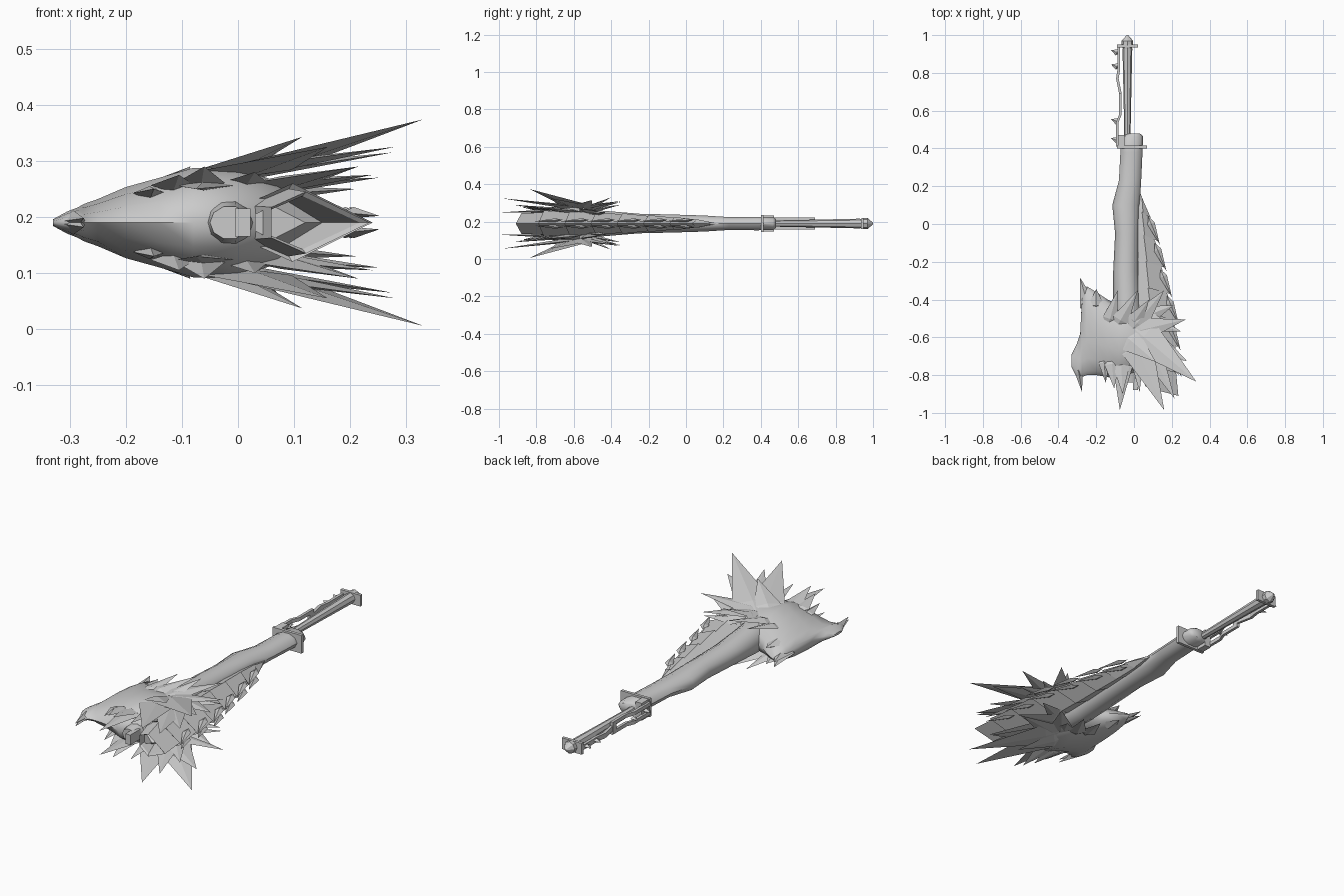
import bpy, bmesh, math
from mathutils import Vector

ZC = 0.19  # height of the mirror plane
mat = bpy.data.materials.new("pale grey")
mat.diffuse_color = (0.6, 0.6, 0.6, 1)


def finish(name, bm, smooth=None):
    bmesh.ops.recalc_face_normals(bm, faces=bm.faces)
    me = bpy.data.meshes.new(name)
    bm.to_mesh(me)
    bm.free()
    me.materials.append(mat)
    ob = bpy.data.objects.new(name, me)
    bpy.context.collection.objects.link(ob)
    if smooth:
        bpy.ops.object.select_all(action='DESELECT')
        ob.select_set(True)
        bpy.context.view_layer.objects.active = ob
        bpy.ops.object.shade_smooth_by_angle(angle=math.radians(smooth))
    return ob


def loft(name, rings, smooth=None):
    bm = bmesh.new()
    vs = [[bm.verts.new(p) for p in r] for r in rings]
    n = len(vs[0])
    for a, b in zip(vs, vs[1:]):
        for i in range(n):
            bm.faces.new((a[i], a[(i + 1) % n], b[(i + 1) % n], b[i]))
    bm.faces.new(vs[0])
    bm.faces.new(vs[-1])
    return finish(name, bm, smooth)


def ring_y(y, x0, x1, hz, n=10):
    # oval section across the length
    c, r = (x0 + x1) / 2, (x1 - x0) / 2
    return [(c + r * math.cos(2 * math.pi * i / n), y,
             ZC + hz * math.sin(2 * math.pi * i / n)) for i in range(n)]


def ring_x(x, y0, y1, hz, n=14):
    # rounded section across the head
    c, r = (y0 + y1) / 2, (y1 - y0) / 2
    pts = []
    for i in range(n):
        a = 2 * math.pi * i / n
        pts.append((x, c + r * math.cos(a), ZC + hz * math.sin(a)))
    return pts


def box(name, x0, x1, y0, y1, hz):
    return loft(name, [[(x0, y, ZC - hz), (x1, y, ZC - hz), (x1, y, ZC + hz), (x0, y, ZC + hz)]
                       for y in (y0, y1)])


def spikes(name, items, thick=0.02, mirror=True):
    # thin four-sided blades: base point, tip point (z as offset), width
    bm = bmesh.new()
    for base, tip, w in items:
        for s in ((1, -1) if mirror else (1,)):
            b = Vector((base[0], base[1], ZC + s * base[2]))
            t = Vector((tip[0], tip[1], ZC + s * tip[2]))
            d = (t - b).normalized()
            side = d.cross(Vector((0, 0, 1))).normalized()
            up = side.cross(d)
            m = b + (t - b) * 0.25
            q = [bm.verts.new(p) for p in (m + side * w / 2, m + up * thick / 2,
                                           m - side * w / 2, m - up * thick / 2)]
            e, f = bm.verts.new(b), bm.verts.new(t)
            for i in range(4):
                bm.faces.new((q[i], q[(i + 1) % 4], f))
                bm.faces.new((q[(i + 1) % 4], q[i], e))
    return finish(name, bm)


# Handle: pommel, grip, end plate and cross guard
loft("grip", [ring_y(y, -0.035 - r, -0.035 + r, r, 8) for y, r in
              ((0.44, 0.016), (0.7, 0.021), (0.93, 0.026))], 40)
loft("pommel", [ring_y(y, -0.035 - r, -0.035 + r, r, 8) for y, r in
                ((0.93, 0.024), (0.95, 0.03), (0.97, 0.03), (1.0, 0.004))])
box("end_plate", -0.09, 0.02, 0.935, 0.95, 0.028)
box("cross_guard", -0.09, 0.07, 0.40, 0.415, 0.045)
box("guard_block", -0.085, -0.05, 0.40, 0.47, 0.043)

# Jagged knuckle guard: twin rails, then a single narrow rail
path = [(-0.088, 0.41), (-0.088, 0.54), (-0.072, 0.58), (-0.072, 0.69),
        (-0.088, 0.77), (-0.08, 0.82), (-0.08, 0.95)]


def rail(name, pts, z, hz):
    return loft(name, [[(x - 0.007, y, z - hz), (x + 0.007, y, z - hz),
                        (x + 0.007, y, z + hz), (x - 0.007, y, z + hz)] for x, y in pts])


for s, side in ((1, "upper"), (-1, "lower")):
    rail("knuckle_rail_" + side, path[:4], ZC + s * 0.022, 0.009)
box("rail_bridge", -0.08, -0.065, 0.66, 0.69, 0.03)
rail("knuckle_rail_end", path[3:], ZC, 0.012)
spikes("knuckle_studs", [((-0.08, y, 0), (-0.122, y + 0.015, 0), 0.035)
                         for y in (0.44, 0.54, 0.83, 0.905)], 0.02, False)

# Main shaft
loft("shaft", [ring_y(*r) for r in (
    (0.48, -0.03, 0.03, 0.025), (0.465, -0.073, 0.048, 0.036), (0.38, -0.072, 0.045, 0.038),
    (0.23, -0.08, 0.038, 0.036), (0.1, -0.115, 0.03, 0.045), (-0.05, -0.1, 0.025, 0.05),
    (-0.25, -0.11, 0.025, 0.055), (-0.42, -0.11, 0.035, 0.07), (-0.55, -0.1, 0.05, 0.08),
    (-0.84, -0.05, 0.02, 0.03))], 50)
box("shaft_end", -0.005, 0.022, -0.88, -0.8, 0.025)

# Overlapping scales of the tail, each flaring then stepping in
tail = [(0.14, 0.035, 0.055, 0.006), (0.06, 0.025, 0.09, 0.022), (-0.06, 0.02, 0.125, 0.035),
        (-0.2, 0.02, 0.16, 0.045), (-0.34, 0.02, 0.19, 0.055), (-0.48, 0.02, 0.225, 0.062),
        (-0.62, 0.02, 0.235, 0.068), (-0.76, 0.02, 0.24, 0.07), (-0.88, 0.06, 0.235, 0.055)]


def diamond(y, x0, x1, hz):
    c = x0 + (x1 - x0) * 0.35
    return [(x0, y + 0.02, ZC - hz * 0.5), (c, y, ZC - hz), (x1, y - 0.03, ZC), (c, y, ZC + hz),
            (x0, y + 0.02, ZC + hz * 0.5)]


rings = [diamond(*tail[0])]
for y, x0, x1, hz in tail[1:]:
    rings += [diamond(y, x0, x1, hz), diamond(y + 0.012, x0, x1 - 0.018, hz * 0.86)]
rings += [diamond(-0.78, 0.05, 0.15, 0.04), diamond(-0.82, 0.03, 0.12, 0.03)]
loft("scaled_tail", rings)
spikes("tail_barbs", [((x1 - 0.05, y + 0.1, 0.02), (x1 + 0.012, y - 0.05, 0.012), 0.04)
                      for y, x0, x1, hz in tail[2:8]], 0.02)

# Beast head with snout pointing left
loft("head", [ring_x(*r) for r in (
    (-0.33, -0.76, -0.69, 0.006), (-0.305, -0.81, -0.64, 0.02), (-0.285, -0.82, -0.58, 0.028),
    (-0.275, -0.81, -0.38, 0.034), (-0.25, -0.80, -0.33, 0.043), (-0.2, -0.80, -0.36, 0.065),
    (-0.14, -0.81, -0.40, 0.082), (-0.08, -0.83, -0.43, 0.1), (0.0, -0.8, -0.44, 0.1),
    (0.07, -0.74, -0.5, 0.075), (0.12, -0.68, -0.56, 0.02))], 50)
spikes("crest_and_fang", [((-0.23, -0.48, 0), (-0.285, -0.285, 0.012), 0.09),
                          ((-0.20, -0.46, 0.03), (-0.2, -0.345, 0.04), 0.09),
                          ((-0.3, -0.74, 0), (-0.275, -0.89, 0.008), 0.045)], 0.04)
spikes("cheek_tufts", [((-0.12, -0.7, 0.06), (-0.105, -0.87, 0.085), 0.08),
                       ((-0.07, -0.7, 0.06), (-0.06, -0.9, 0.1), 0.09),
                       ((-0.14, -0.55, 0.06), (-0.085, -0.35, 0.1), 0.08),
                       ((-0.1, -0.56, 0.07), (0.02, -0.35, 0.115), 0.09),
                       ((-0.16, -0.7, 0.05), (-0.15, -0.84, 0.06), 0.06)], 0.025)

# Mane: fans of flat blades flaring out on both faces
spikes("mane_outer", [((-0.04, -0.52, 0.075), (0.33, -0.835, 0.184), 0.19),
                      ((-0.03, -0.56, 0.085), (0.28, -0.725, 0.135), 0.18),
                      ((-0.03, -0.55, 0.08), (0.16, -0.985, 0.135), 0.17),
                      ((-0.06, -0.58, 0.08), (0.115, -0.73, 0.153), 0.13),
                      ((-0.04, -0.58, 0.08), (0.275, -0.505, 0.125), 0.13),
                      ((-0.03, -0.58, 0.08), (0.16, -0.35, 0.12), 0.12),
                      ((-0.05, -0.6, 0.07), (-0.075, -0.985, 0.06), 0.13)], 0.022)
spikes("mane_inner", [((0.03, -0.55, 0.06), (0.215, -0.925, 0.1), 0.13),
                      ((0.02, -0.5, 0.06), (0.25, -0.57, 0.08), 0.11),
                      ((0.02, -0.55, 0.06), (0.24, -0.8, 0.085), 0.12),
                      ((0.0, -0.55, 0.06), (0.03, -0.89, 0.09), 0.1),
                      ((-0.02, -0.55, 0.07), (0.08, -0.4, 0.14), 0.09),
                      ((0.03, -0.5, 0.05), (0.21, -0.43, 0.06), 0.1)], 0.025)
